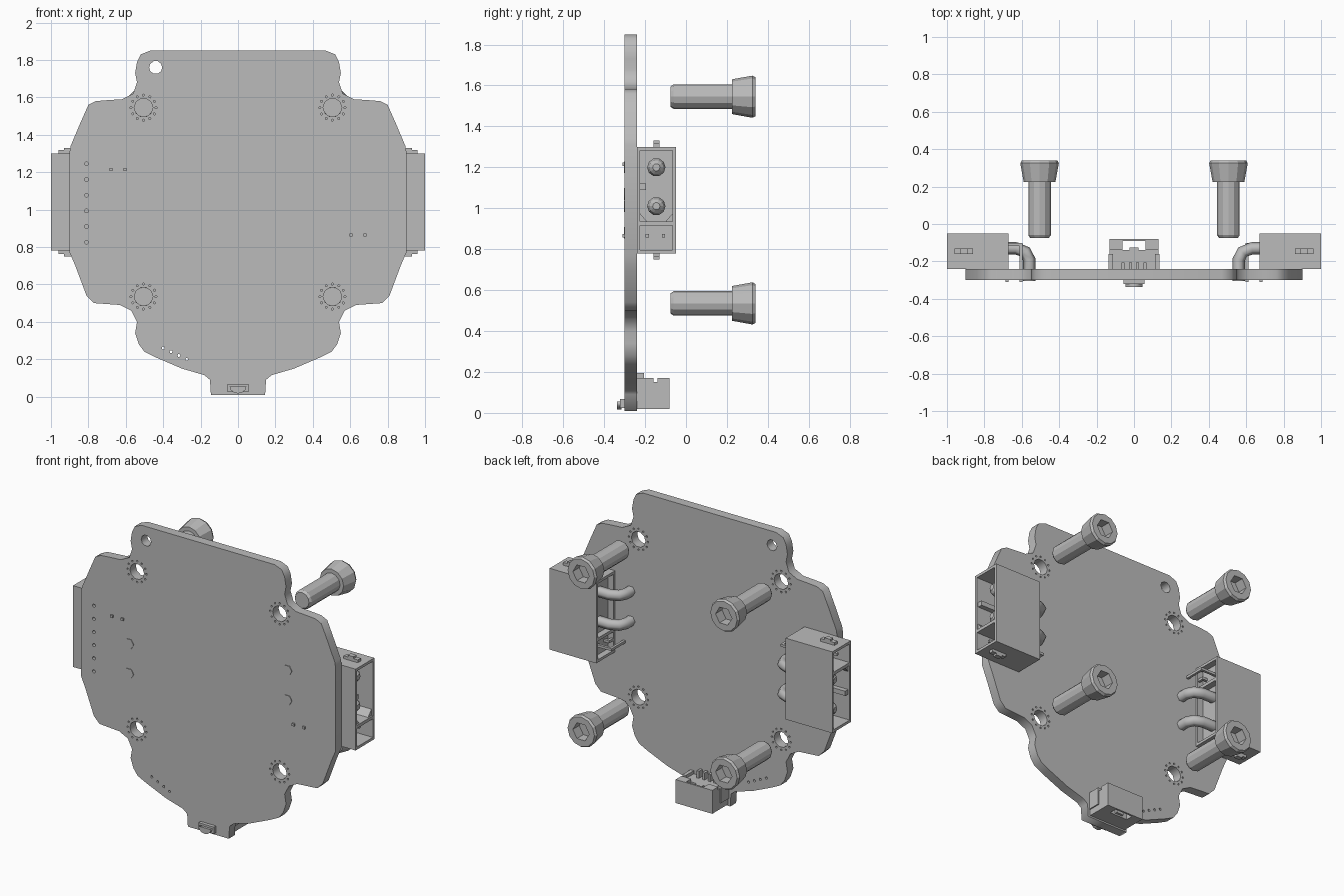
import bpy, bmesh
from math import sin, cos, pi
from mathutils import Matrix, Vector

cube = bpy.data.objects.get("Cube")
if cube:
    bpy.data.objects.remove(cube, do_unlink=True)

grey = bpy.data.materials.new("plain grey")
grey.use_nodes = True
grey.diffuse_color = (0.5, 0.5, 0.5, 1)
grey.node_tree.nodes["Principled BSDF"].inputs["Base Color"].default_value = (0.5, 0.5, 0.5, 1)


def add(name, mesh):
    ob = bpy.data.objects.new(name, mesh)
    mesh.materials.clear()
    mesh.materials.append(grey)
    bpy.context.scene.collection.objects.link(ob)
    return ob


def finish(name, bm):
    bmesh.ops.recalc_face_normals(bm, faces=bm.faces)
    mesh = bpy.data.meshes.new(name)
    bm.to_mesh(mesh)
    bm.free()
    return add(name, mesh)


def boxes(name, *limits):
    """Boxes given as x0, x1, y0, y1, z0, z1, joined in one object."""
    bm = bmesh.new()
    for x0, x1, y0, y1, z0, z1 in limits:
        size = Matrix.Diagonal((x1 - x0, y1 - y0, z1 - z0, 1))
        mid = Matrix.Translation(((x0 + x1) / 2, (y0 + y1) / 2, (z0 + z1) / 2))
        bmesh.ops.create_cube(bm, size=1, matrix=mid @ size)
    return finish(name, bm)


def lathe(name, profile, origin, axis, sides=8, hex_from=99):
    """Turn (radius, distance) rings about an axis; rings past hex_from are hexagons."""
    bm = bmesh.new()
    turn = Vector(axis).to_track_quat('Z', 'Y')
    rings = []
    for i, (r, d) in enumerate(profile):
        ring = []
        for k in range(sides):
            a = 2 * pi * k / sides
            q = r * cos(pi / 6) if i >= hex_from and k % 2 else r
            ring.append(bm.verts.new(Vector(origin) + turn @ Vector((q * cos(a), q * sin(a), d))))
        rings.append(ring)
    for a, b in zip(rings, rings[1:]):
        for k in range(sides):
            j = (k + 1) % sides
            bm.faces.new((a[k], a[j], b[j], b[k]))
    bm.faces.new(rings[0])
    bm.faces.new(rings[-1])
    return finish(name, bm)


def curve_mesh(name, lines, cyclic, **settings):
    cu = bpy.data.curves.new(name, 'CURVE')
    for key, value in settings.items():
        setattr(cu, key, value)
    for pts in lines:
        sp = cu.splines.new('POLY')
        sp.points.add(len(pts) - 1)
        for p, co in zip(sp.points, pts):
            p.co = (*co, 1) if len(co) == 3 else (*co, 0, 1)
        sp.use_cyclic_u = cyclic
    tmp = bpy.data.objects.new(name, cu)
    bpy.context.scene.collection.objects.link(tmp)
    bpy.context.view_layer.update()
    graph = bpy.context.evaluated_depsgraph_get()
    mesh = bpy.data.meshes.new_from_object(tmp.evaluated_get(graph))
    bpy.data.objects.remove(tmp, do_unlink=True)
    return add(name, mesh)


def plate(name, lines, y0, y1):
    """Fill outlines drawn in x, z and give them depth along y."""
    ob = curve_mesh(name, lines, True, dimensions='2D', fill_mode='BOTH', extrude=(y1 - y0) / 2)
    ob.data.transform(Matrix.Translation((0, (y0 + y1) / 2, 0)) @ Matrix.Rotation(pi / 2, 4, 'X'))
    return ob


def rod(name, pts, radius):
    return curve_mesh(name, [pts], False, dimensions='3D', fill_mode='FULL', bevel_depth=radius,
                      bevel_resolution=1, use_fill_caps=True)


def circle(x, z, r, n):
    return [(x + r * cos(2 * pi * k / n), z + r * sin(2 * pi * k / n)) for k in range(n)]


# Circuit board with mounting holes and tiny through holes
half = [(0.47, 1.85), (0.52, 1.83), (0.54, 1.79), (0.55, 1.73), (0.54, 1.68), (0.56, 1.62),
        (0.62, 1.59), (0.70, 1.585), (0.76, 1.58), (0.80, 1.56), (0.84, 1.47), (0.895, 1.34),
        (0.9, 1.31), (0.9, 0.77), (0.87, 0.7), (0.81, 0.54), (0.77, 0.5), (0.7, 0.495),
        (0.63, 0.49), (0.57, 0.46), (0.54, 0.4), (0.55, 0.34), (0.53, 0.28), (0.5, 0.24),
        (0.44, 0.21), (0.3, 0.15), (0.18, 0.115), (0.15, 0.09), (0.145, 0.01)]
outline = half + [(-x, z) for x, z in reversed(half)]
mounts = [(x, z) for x in (-0.505, 0.505) for z in (0.535, 1.545)]
holes = [circle(-0.44, 1.76, 0.035, 10)]
for x, z in mounts:
    holes.append(circle(x, z, 0.05, 10))
    holes += [circle(px, pz, 0.006, 5) for px, pz in circle(x, z, 0.067, 12)]
holes += [circle(-0.81, 0.825 + 0.084 * k, 0.011, 6) for k in range(6)]
holes += [circle(-0.4 + 0.042 * k, 0.26 - 0.02 * k, 0.008, 6) for k in range(4)]
plate("circuit_board", [outline] + holes, -0.30, -0.24)

# Four socket-head screws waiting behind the board
for i, (x, z) in enumerate(mounts):
    lathe(f"screw_{i + 1}", [(0.05, 0), (0.06, 0.015), (0.06, 0.3), (0.085, 0.3), (0.103, 0.4),
                             (0.095, 0.415), (0.058, 0.415), (0.058, 0.35)],
          (x, -0.075, z), (0, 1, 0), 12, 6)

# Power connector: housing, key, latches, contacts and bent leads
mid_y = -0.145
parts = [boxes("connector_housing",
               (0.67, 1, -0.24, -0.225, 0.78, 1.3), (0.67, 1, -0.065, -0.05, 0.78, 1.3),
               (0.67, 1, -0.225, -0.065, 0.78, 0.797), (0.67, 1, -0.225, -0.065, 1.283, 1.3),
               (0.67, 1, -0.225, -0.065, 0.915, 0.935), (0.71, 0.75, -0.225, -0.065, 0.797, 1.283)),
         boxes("connector_key", (0.75, 0.99, -0.225, -0.195, 1.09, 1.12)),
         boxes("connector_latches",
               (0.86, 0.96, -0.16, -0.13, 1.3, 1.318), (0.89, 0.93, -0.16, -0.13, 1.3, 1.33),
               (0.86, 0.96, -0.16, -0.13, 0.762, 0.78), (0.89, 0.93, -0.16, -0.13, 0.75, 0.78))]

# Sloped lower corners of the large cavity
for y, s in ((-0.225, 1), (-0.065, -1)):
    bm = bmesh.new()
    tri = [bm.verts.new((0.75, y + a * s, 0.935 + b)) for a, b in ((0, 0), (0.035, 0), (0, 0.04))]
    face = bm.faces.new(tri)
    new = bmesh.ops.extrude_face_region(bm, geom=[face])["geom"]
    bmesh.ops.translate(bm, vec=(0.24, 0, 0), verts=[v for v in new if isinstance(v, bmesh.types.BMVert)])
    parts.append(finish("cavity_corner", bm))

for z in (1.01, 1.2):
    parts.append(lathe("power_contact", [(0.045, 0), (0.045, 0.16), (0.035, 0.19), (0.018, 0.205)],
                       (0.75, mid_y, z), (1, 0, 0), 10))
    parts.append(rod("power_lead", [(0.73, -0.13, z), (0.63, -0.13, z), (0.58, -0.15, z),
                                    (0.56, -0.19, z), (0.56, -0.304, z)], 0.033))
for x, y in ((0.605, -0.11), (0.68, -0.19)):
    parts.append(boxes("signal_pin", (x - 0.008, 0.94, y - 0.008, y + 0.008, 0.857, 0.873),
                       (x - 0.008, x + 0.008, -0.31, y - 0.008, 0.857, 0.873)))

# Second connector is the first one turned half way round
half_turn = Matrix.Translation((0, 0, 2.08)) @ Matrix.Rotation(pi, 4, 'Y')
for ob in parts:
    mesh = ob.data.copy()
    mesh.transform(half_turn)
    add("right_" + ob.name, mesh)
    ob.name = "left_" + ob.name

# Small cable socket at the bottom edge
boxes("cable_socket",
      (-0.13, 0.13, -0.24, -0.14, 0.02, 0.15), (-0.13, 0.13, -0.092, -0.08, 0.02, 0.17),
      (-0.13, -0.062, -0.14, -0.092, 0.02, 0.17), (0.062, 0.13, -0.14, -0.092, 0.02, 0.17),
      (-0.025, 0.025, -0.14, -0.125, 0.03, 0.15))
boxes("socket_brackets", *[(x - 0.012, x + 0.012, -0.24, -0.16, 0.06, 0.17) for x in (-0.125, 0.125)])
boxes("socket_leads", *[(x - 0.008, x + 0.008, -0.24, -0.205, 0.14, 0.195)
                        for x in (-0.06, -0.02, 0.02, 0.06)])

# Half-round indicator on the front of the bottom edge
bowl = [(0.045 * cos(a), 0.055 + 0.038 * sin(a)) for a in [pi + pi * k / 6 for k in range(7)]]
plate("indicator_lens", [bowl], -0.338, -0.315)
boxes("indicator_base", (-0.055, 0.055, -0.322, -0.3, 0.025, 0.068))
